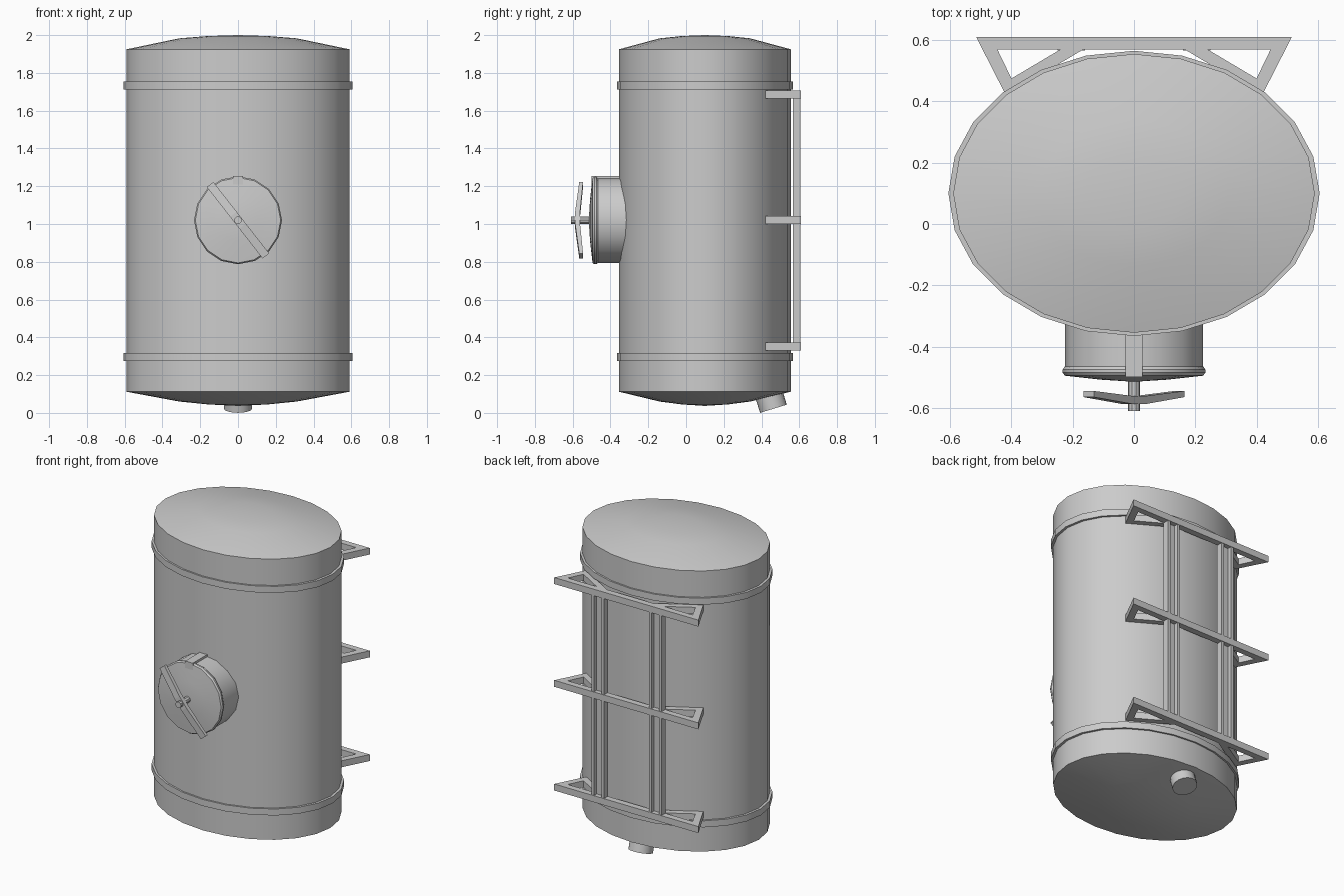
import bpy, bmesh
from math import cos, sin, pi, radians
from mathutils import Matrix, Vector

if "Cube" in bpy.data.objects:
    bpy.data.objects.remove(bpy.data.objects["Cube"])


def finish(name, bm, smooth=True, matrix=None):
    if matrix:
        bm.transform(matrix)
    bmesh.ops.remove_doubles(bm, verts=bm.verts, dist=1e-5)
    bmesh.ops.recalc_face_normals(bm, faces=bm.faces)
    me = bpy.data.meshes.new(name)
    bm.to_mesh(me)
    bm.free()
    ob = bpy.data.objects.new(name, me)
    bpy.context.collection.objects.link(ob)
    if smooth:
        bpy.ops.object.select_all(action='DESELECT')
        ob.select_set(True)
        bpy.context.view_layer.objects.active = ob
        bpy.ops.object.shade_smooth_by_angle(angle=radians(30))
    return ob


def lathe(name, profile, n, matrix=None, ratio=1.0, closed=False):
    """Revolve (radius, z) points about z; ratio squashes y into an ellipse."""
    bm = bmesh.new()
    rings = [[bm.verts.new((r * cos(2 * pi * i / n), r * ratio * sin(2 * pi * i / n), z))
              for i in range(n)] if r > 0 else [bm.verts.new((0, 0, z))] * n
             for r, z in profile]
    pairs = list(zip(rings, rings[1:])) + ([(rings[-1], rings[0])] if closed else [])
    for a, b in pairs:
        for i in range(n):
            j = (i + 1) % n
            bm.faces.new(list(dict.fromkeys((a[i], a[j], b[j], b[i]))))
    return finish(name, bm, True, matrix)


def prism(name, loops, depth, matrix=None):
    """Extrude flat 2D outlines along z, all in one object."""
    bm = bmesh.new()
    for pts in loops:
        lo = [bm.verts.new((x, y, 0)) for x, y in pts]
        hi = [bm.verts.new((x, y, depth)) for x, y in pts]
        bm.faces.new(lo)
        bm.faces.new(hi)
        for i in range(len(pts)):
            j = (i + 1) % len(pts)
            bm.faces.new((lo[i], lo[j], hi[j], hi[i]))
    return finish(name, bm, False, matrix)


def mirrored(pts):
    return [(-x, y) for x, y in pts]


T = Matrix.Translation

# Elliptical tank with shallow domed ends
tank_at = T((0, 0.1, 0))
lathe("tank", [(0, 0.037), (0.16, 0.045), (0.31, 0.06), (0.59, 0.112),
               (0.59, 1.925), (0.31, 1.983), (0.16, 1.995), (0, 2.0)],
      24, tank_at, 0.771)

# Raised bands round the tank
for label, z in (("lower", 0.275), ("upper", 1.713)):
    lathe(label + "_band", [(0.585, z), (0.606, z), (0.606, z + 0.042), (0.585, z + 0.042)],
          24, tank_at, 0.768, True)

# Round hatch on the front: lathe axis points toward -y
hatch_at = T((0, 0, 1.02)) @ Matrix.Rotation(pi / 2, 4, 'X')
lathe("hatch", [(0.226, 0.31), (0.226, 0.465), (0.233, 0.475), (0.233, 0.485),
                (0.226, 0.495), (0.11, 0.508), (0, 0.515)], 16, hatch_at)
lathe("hatch_spindle", [(0, 0.505), (0.02, 0.505), (0.02, 0.61), (0, 0.61)], 10, hatch_at)
prism("hatch_hinge", [[(-0.027, -0.5), (0.027, -0.5), (0.027, -0.34), (-0.027, -0.34)]],
      0.045, T((0, 0, 1.21)))

# Bowed clamp bar lying diagonally across the hatch
clamp = [(-0.24, -0.565), (-0.04, -0.587), (0.04, -0.587), (0.24, -0.565),
         (0.24, -0.545), (0.04, -0.561), (-0.04, -0.561), (-0.24, -0.545)]
prism("hatch_clamp", [clamp], 0.044,
      T((0, 0, 1.02)) @ Matrix.Rotation(radians(52), 4, 'Y') @ T((0, 0, -0.022)))

# Tilted outlet stub under the tank
tilt = radians(17)
lathe("outlet", [(0, 0), (0.074, 0), (0.074, 0.09), (0, 0.09)], 16,
      T((0, 0.463, 0.022)) @ Matrix.Rotation(tilt, 4, 'X'))

# Three mounting brackets: back bar plus a triangular brace on each side
leg = [(0.515, 0.61), (0.418, 0.42), (0.40, 0.475), (0.446, 0.57)]
strut = [(0.418, 0.42), (0.40, 0.475), (0.24, 0.57), (0.165, 0.57)]
bar = [(-0.515, 0.61), (-0.495, 0.57), (0.495, 0.57), (0.515, 0.61)]
for label, z in (("lower", 0.33), ("middle", 1.0), ("upper", 1.664)):
    prism(label + "_bracket", [bar, leg, strut, mirrored(leg), mirrored(strut)],
          0.042, T((0, 0, z)))

# Upright channels joining the brackets
channel = [(0.16, 0.567), (0.25, 0.567), (0.25, 0.607), (0.232, 0.607),
           (0.232, 0.58), (0.178, 0.58), (0.178, 0.607), (0.16, 0.607)]
prism("left_upright", [mirrored(channel)], 1.36, T((0, 0, 0.338)))
prism("right_upright", [channel], 1.36, T((0, 0, 0.338)))
